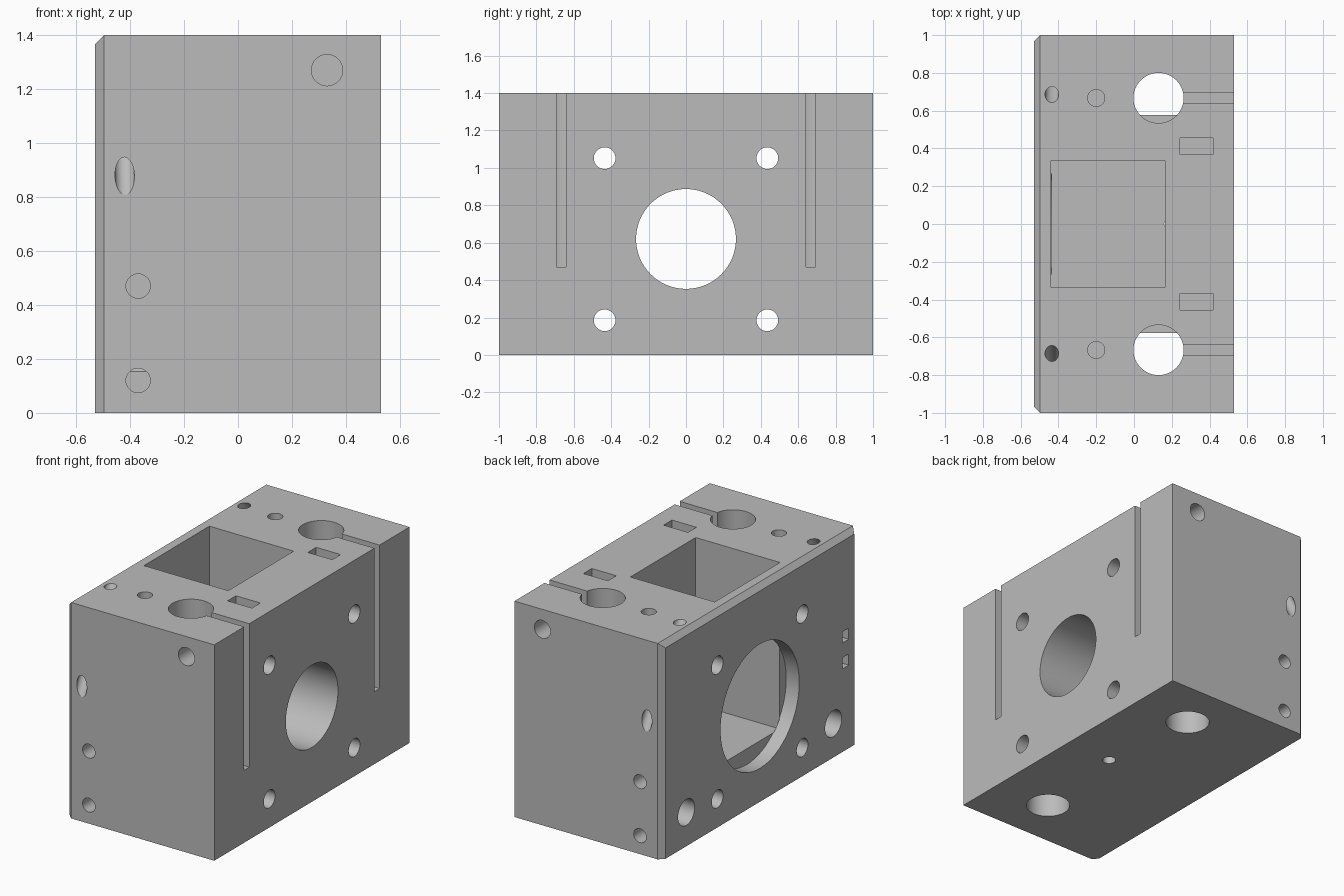
import bpy, bmesh, math
from mathutils import Vector

old = bpy.data.objects.get("Cube")
if old:
    bpy.data.objects.remove(old, do_unlink=True)

grey = bpy.data.materials.new("machined grey")
grey.use_nodes = True
colour = (0.5, 0.5, 0.5, 1)
grey.diffuse_color = colour
grey.node_tree.nodes["Principled BSDF"].inputs["Base Color"].default_value = colour


def make(name, bm):
    mesh = bpy.data.meshes.new(name)
    bm.to_mesh(mesh)
    bm.free()
    mesh.materials.append(grey)
    ob = bpy.data.objects.new(name, mesh)
    bpy.context.collection.objects.link(ob)
    return ob


def box_mesh(lo, hi):
    lo, hi = Vector(lo), Vector(hi)
    bm = bmesh.new()
    bmesh.ops.create_cube(bm, size=1)
    for v in bm.verts:
        v.co = (lo + hi) / 2 + v.co * (hi - lo)
    return bm


# Block with three chamfered edges around its -x face
bm = box_mesh((-0.53, -1, 0), (0.53, 1, 1.4))
edges = [e for e in bm.edges if all(v.co.x < 0 for v in e.verts)
         and not all(v.co.z < 0.1 for v in e.verts)]
bmesh.ops.bevel(bm, geom=edges, offset=0.033, segments=1, affect='EDGES')
block = make("block", bm)


def cut(bm):
    cutter = make("cutter", bm)
    cutter.hide_render = True
    bpy.context.view_layer.objects.active = block
    mod = block.modifiers.new("cut", 'BOOLEAN')
    mod.operation = 'DIFFERENCE'
    mod.solver = 'EXACT'
    mod.object = cutter
    bpy.ops.object.modifier_apply(modifier=mod.name)
    mesh = cutter.data
    bpy.data.objects.remove(cutter, do_unlink=True)
    bpy.data.meshes.remove(mesh)


def pocket(lo, hi):
    cut(box_mesh(lo, hi))


def drill(start, end, r, sides=32):
    a, b = Vector(start), Vector(end)
    bm = bmesh.new()
    bmesh.ops.create_cone(bm, cap_ends=True, segments=sides,
                          radius1=r, radius2=r, depth=(b - a).length)
    turn = (b - a).to_track_quat('Z', 'Y')
    for v in bm.verts:
        v.co = (a + b) / 2 + turn @ v.co
    cut(bm)


# Central pocket, main bore, shallow recess and drain hole
pocket((-0.44, -0.335, 0.32), (0.165, 0.335, 1.5))
drill((-0.7, 0, 0.62), (0.7, 0, 0.62), 0.267, 64)
drill((-0.7, 0, 0.62), (-0.437, 0, 0.62), 0.403, 64)
drill((0.2, 0, -0.1), (0.2, 0, 0.45), 0.04)

for s in (-1, 1):
    # Rod bore with its clamp slot
    drill((0.13, s * 0.667, -0.1), (0.13, s * 0.667, 1.5), 0.133, 48)
    y = s * 0.667
    pocket((0.2, y - 0.026, 0.47), (0.7, y + 0.026, 1.5))
    # Clamp screw and nut trap
    drill((0.33, s * 1.1, 1.27), (0.33, s * 0.4, 1.27), 0.058)
    pocket((0.243, s * 0.411 - 0.043, 1.17), (0.418, s * 0.411 + 0.043, 1.5))
    # Mounting holes through the block
    for z in (0.185, 1.052):
        drill((-0.7, s * 0.435, z), (0.7, s * 0.435, z), 0.058)
    # Blind holes in the end, top and -x faces
    for z in (0.12, 0.47):
        drill((-0.37, s * 1.1, z), (-0.37, s * 0.7, z), 0.045)
    drill((-0.2, y, 1.5), (-0.2, y, 1.1), 0.045)
    drill((-0.7, s * 0.753, 0.22), (-0.2, s * 0.753, 0.22), 0.085)
    # Slanted hole from the top to the end face
    top, low = Vector((-0.435, s * 0.685, 1.4)), Vector((-0.42, s, 0.878))
    reach = (top - low) * 0.4
    drill(top + reach, low - reach, 0.036)

# Two small tie slots in the -x face
for z in (0.575, 0.743):
    pocket((-0.7, -0.91, z - 0.036), (-0.46, -0.845, z + 0.036))

# Shading: round walls smooth, edges sharp
bpy.ops.object.select_all(action='DESELECT')
block.select_set(True)
bpy.context.view_layer.objects.active = block
bpy.ops.object.shade_smooth_by_angle(angle=math.radians(25))

# Flat stops inside the rod bores
for s, side in ((-1, "right"), (1, "left")):
    y1, y2 = sorted((s * 0.52, s * 0.578))
    make("bore_stop_" + side, box_mesh((0.02, y1, 0.35), (0.24, y2, 0.46)))
